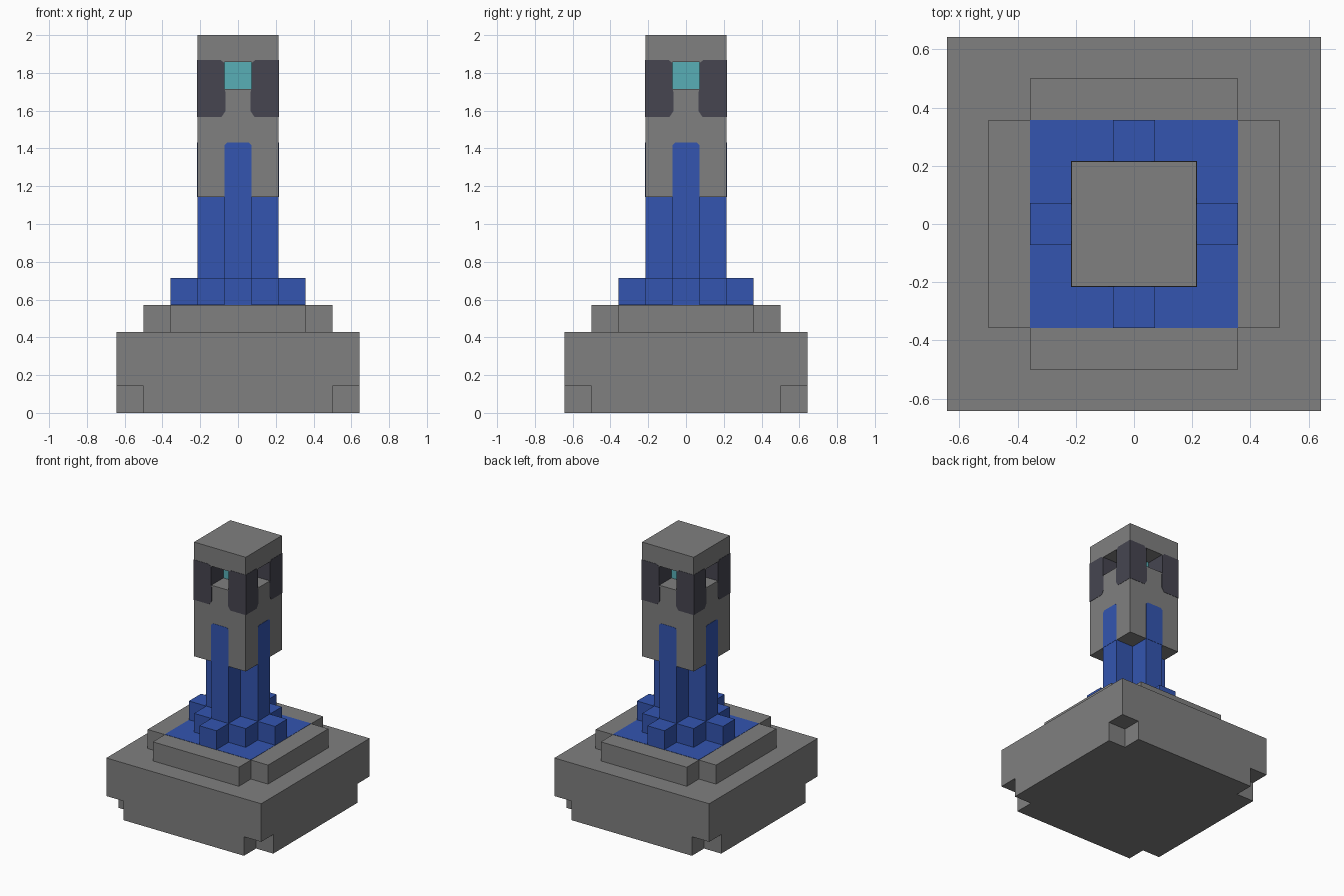
import bpy
import bmesh
from math import pi
from mathutils import Matrix, Vector

U = 1 / 7           # block size
SKIN = 0.002        # thickness of painted plates

if "Cube" in bpy.data.objects:
    bpy.data.objects.remove(bpy.data.objects["Cube"], do_unlink=True)


def material(name, rgb):
    mat = bpy.data.materials.new(name)
    mat.use_nodes = True
    mat.diffuse_color = (*rgb, 1)
    mat.node_tree.nodes["Principled BSDF"].inputs["Base Color"].default_value = (*rgb, 1)
    return mat


STONE = material("grey stone", (0.214, 0.214, 0.214))
BLUE = material("deep blue", (0.033, 0.091, 0.434))
DARK = material("dark slate", (0.061, 0.060, 0.081))
TEAL = material("teal crystal", (0.098, 0.429, 0.468))


def square(h, cx=0, cy=0):
    return [(cx - h, cy - h), (cx + h, cy - h), (cx + h, cy + h), (cx - h, cy + h)]


def plus(a, b):
    """Plus-shaped outline: reach a, half arm width b."""
    quarter = [(a, -b), (a, b), (b, b)]
    points = []
    for _ in range(4):
        points += quarter
        quarter = [(-y, x) for x, y in quarter]
    return points


def extrude(bm, points, offset):
    face = bm.faces.new([bm.verts.new(p) for p in points])
    result = bmesh.ops.extrude_face_region(bm, geom=[face], use_keep_orig=True)
    verts = [v for v in result["geom"] if isinstance(v, bmesh.types.BMVert)]
    bmesh.ops.translate(bm, verts=verts, vec=Vector(offset))


def finish(name, bm, *mats):
    bmesh.ops.recalc_face_normals(bm, faces=bm.faces)
    mesh = bpy.data.meshes.new(name)
    bm.to_mesh(mesh)
    bm.free()
    for mat in mats:
        mesh.materials.append(mat)
    obj = bpy.data.objects.new(name, mesh)
    bpy.context.collection.objects.link(obj)
    return obj


def prisms(name, outlines, z0, z1, *mats):
    """Upright prisms, measured in blocks."""
    bm = bmesh.new()
    for outline in outlines:
        extrude(bm, [(x * U, y * U, z0 * U) for x, y in outline], (0, 0, (z1 - z0) * U))
    return finish(name, bm, *mats)


def cut(obj, cutter):
    mod = obj.modifiers.new("cut", "BOOLEAN")
    mod.operation = "DIFFERENCE"
    mod.solver = "EXACT"
    mod.object = cutter
    bpy.context.view_layer.objects.active = obj
    bpy.ops.object.modifier_apply(modifier=mod.name)
    bpy.data.objects.remove(cutter, do_unlink=True)


def side_plates(name, outlines, mat):
    """Thin painted plates repeated on the four sides of the head."""
    bm = bmesh.new()
    y = -1.5 * U
    for outline in outlines:
        extrude(bm, [(x, y - SKIN, z) for x, z in outline], (0, SKIN, 0))
    one_side = bm.verts[:] + bm.edges[:] + bm.faces[:]
    for k in range(1, 4):
        copy = bmesh.ops.duplicate(bm, geom=one_side)["geom"]
        bmesh.ops.rotate(bm, verts=[v for v in copy if isinstance(v, bmesh.types.BMVert)],
                         cent=(0, 0, 0), matrix=Matrix.Rotation(k * pi / 2, 3, "Z"))
    return finish(name, bm, mat)


SIGNS = [(1, 1), (1, -1), (-1, 1), (-1, -1)]

# Base with notched lower corners, and the stepped tier above it
base = prisms("base", [square(4.5)], 0, 3, STONE)
cut(base, prisms("notch_cutter", [square(1, 4.5 * x, 4.5 * y) for x, y in SIGNS], -1, 1, STONE))
prisms("tier", [plus(3.5, 2.5)], 3, 4, STONE)
prisms("blue_floor", [square(2.5)], 4, 4 + SKIN / U, BLUE)

# Blue column and the ring of blocks at its foot
prisms("column", [plus(1.5, 0.5)], 4, 8, BLUE)
ring = SIGNS + [(2, 0), (-2, 0), (0, 2), (0, -2)]
prisms("foot_blocks", [square(0.5, x, y) for x, y in ring], 4, 5, BLUE)

# Head with windows through all four sides, dark on the inner walls
head = prisms("head", [square(1.5)], 8, 14, STONE, DARK)
cut(head, prisms("window_cutter", [plus(2, 0.5)], 12, 13, STONE))
for face in head.data.polygons:
    inside = max(abs(face.center.x), abs(face.center.y)) < 1.4 * U
    face.material_index = 1 if inside and abs(face.normal.z) < 0.5 else 0
prisms("crystal", [square(0.5)], 12, 13, TEAL)

# Painted corner patches beside the windows
edge, rim = 0.5 * U, 1.5 * U + SKIN
patch = [(rim, 1.567), (0.087, 1.567), (0.067, 1.597), (0.067, 1.70), (edge, 1.714),
         (edge, 1.85), (0.09, 1.868), (rim, 1.868)]
side_plates("corner_patches", [patch, [(-x, z) for x, z in patch]], DARK)

# Blue stripes rising from the column onto the head
stripe = [(-edge, 8 * U), (edge, 8 * U), (edge, 1.418), (0.058, 1.431),
          (-0.058, 1.431), (-edge, 1.418)]
side_plates("head_stripes", [stripe], BLUE)
